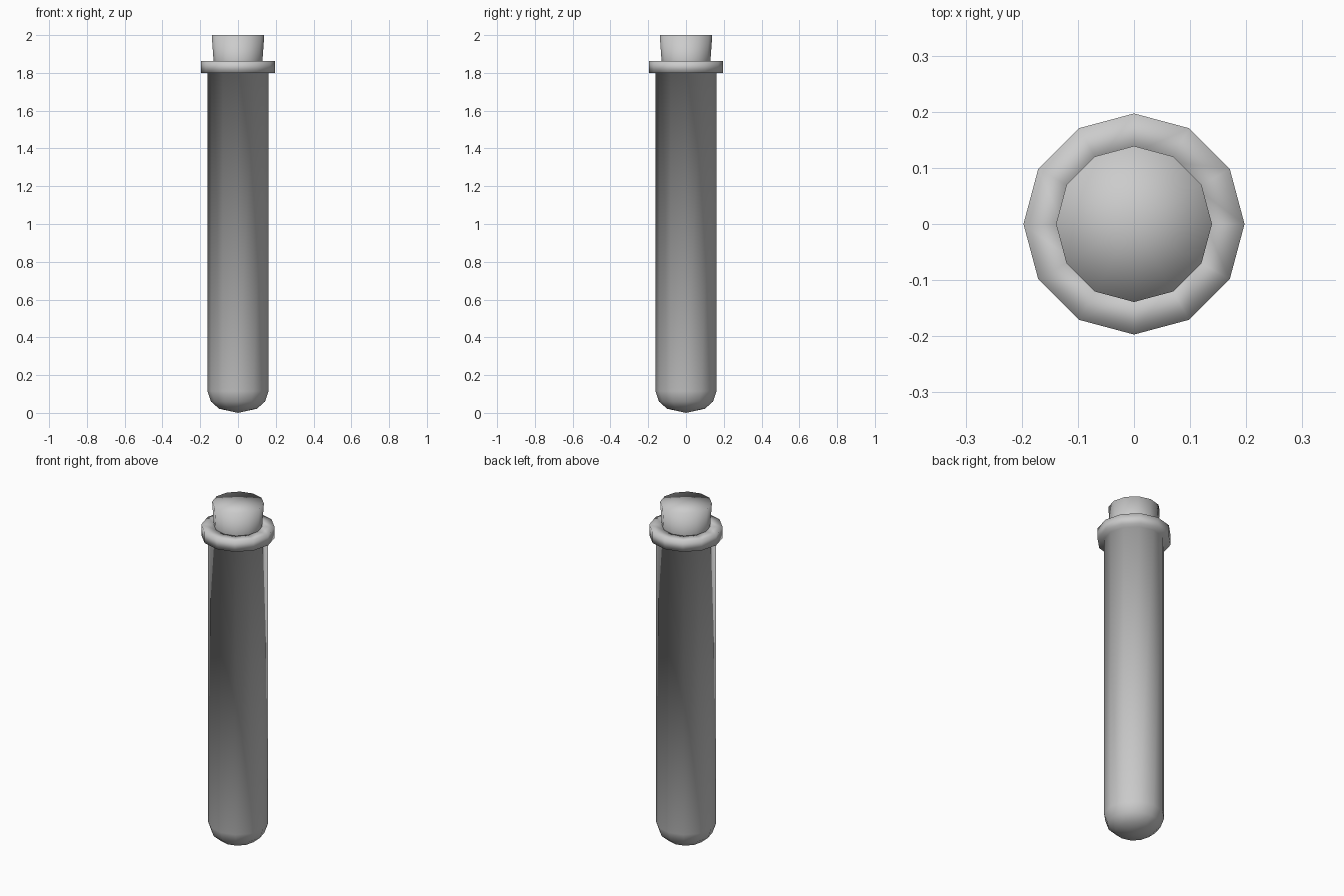
import bpy, bmesh
from math import cos, sin, pi

if "Cube" in bpy.data.objects:
    bpy.data.objects.remove(bpy.data.objects["Cube"])

SIDES = 12


def lathe(name, profile):
    """Revolve (radius, z) points around z; zero radius gives a pole."""
    bm = bmesh.new()
    rings = []
    for r, z in profile:
        if r == 0:
            rings.append([bm.verts.new((0, 0, z))] * SIDES)
        else:
            rings.append([bm.verts.new((r * cos(2 * pi * i / SIDES),
                                        r * sin(2 * pi * i / SIDES), z))
                          for i in range(SIDES)])
    for a, b in zip(rings, rings[1:]):
        for i in range(SIDES):
            j = (i + 1) % SIDES
            quad = list(dict.fromkeys((a[i], a[j], b[j], b[i])))
            bm.faces.new(quad)
    for f in bm.faces:
        f.smooth = True
    bmesh.ops.recalc_face_normals(bm, faces=bm.faces)
    mesh = bpy.data.meshes.new(name)
    bm.to_mesh(mesh)
    bm.free()
    obj = bpy.data.objects.new(name, mesh)
    bpy.context.collection.objects.link(obj)
    return obj


# Glass tube: rounded bottom, straight wall, flat collar, neck closed under the stopper
lathe("tube", [(0, 0), (0.1, 0.022), (0.143, 0.06), (0.162, 0.115),
               (0.162, 1.80), (0.197, 1.80), (0.197, 1.863),
               (0.127, 1.863), (0.119, 1.72), (0, 1.72)])

# Tapered stopper plugged into the neck
lathe("stopper", [(0, 1.73), (0.12, 1.73), (0.139, 2.0), (0, 2.0)])
